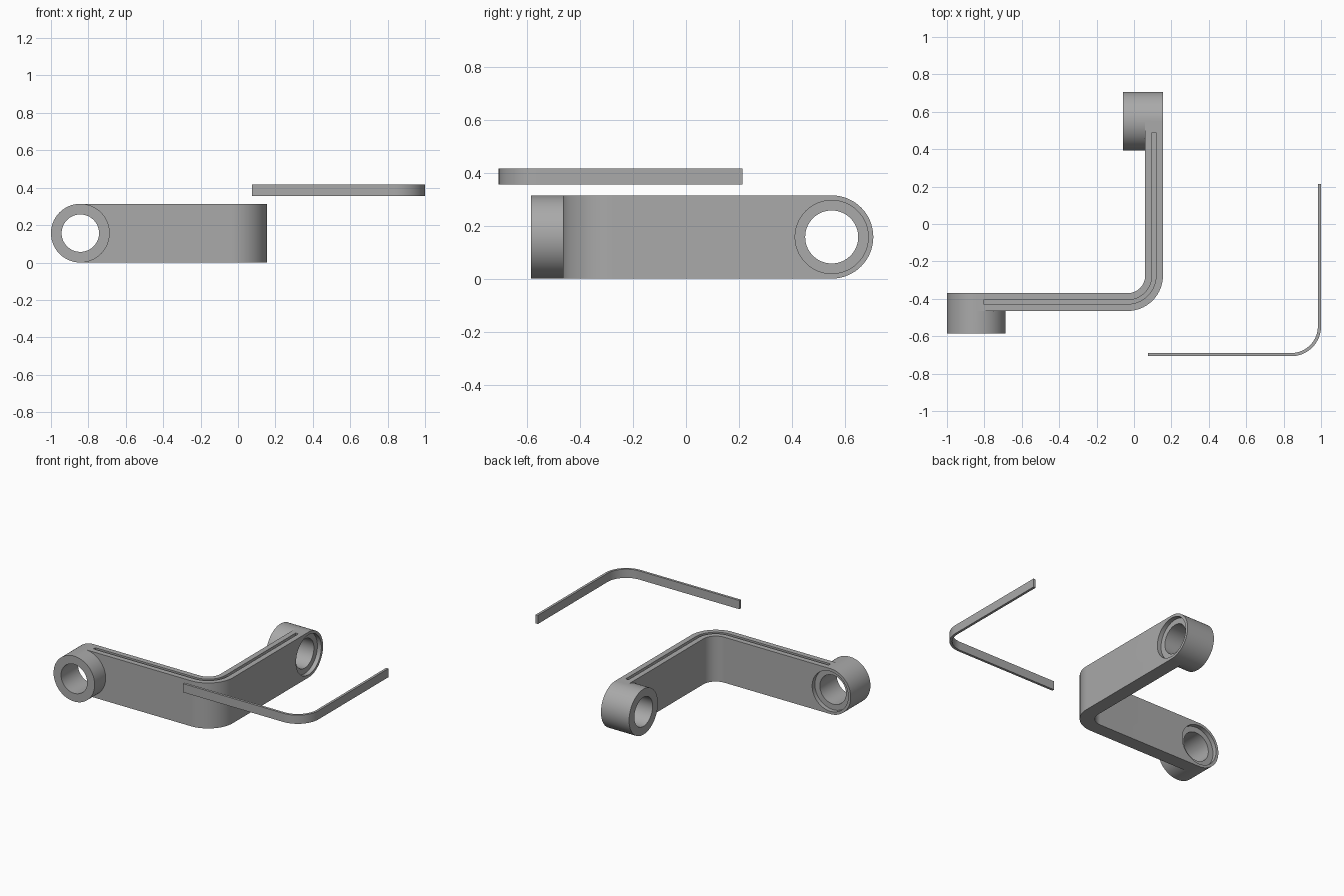
import bpy, bmesh, math
from mathutils import Matrix, Vector

cube = bpy.data.objects.get("Cube")
if cube:
    bpy.data.objects.remove(cube)

grey = bpy.data.materials.new("plain_grey")
grey.use_nodes = True
COLOUR = (0.4, 0.4, 0.4, 1)
grey.diffuse_color = COLOUR
grey.node_tree.nodes["Principled BSDF"].inputs["Base Color"].default_value = COLOUR

HEIGHT = 0.314
MID = HEIGHT / 2


def finish(bm, name):
    bmesh.ops.recalc_face_normals(bm, faces=bm.faces)
    mesh = bpy.data.meshes.new(name)
    bm.to_mesh(mesh)
    bm.free()
    mesh.materials.append(grey)
    obj = bpy.data.objects.new(name, mesh)
    bpy.context.collection.objects.link(obj)
    return obj


def bent_band(name, centre, inner, outer, x_end, y_end, z0, z1, steps=24):
    """L-shaped band with a rounded corner, extruded upwards."""
    cx, cy = centre
    angles = [-math.pi / 2 * (1 - i / steps) for i in range(steps + 1)]

    def side(r):
        arc = [(cx + r * math.cos(a), cy + r * math.sin(a)) for a in angles]
        return [(x_end, cy - r)] + arc + [(cx + r, y_end)]

    bm = bmesh.new()
    outline = side(outer) + side(inner)[::-1]
    face = bm.faces.new([bm.verts.new((x, y, z0)) for x, y in outline])
    top = bmesh.ops.extrude_face_region(bm, geom=[face])["geom"]
    bmesh.ops.translate(bm, vec=(0, 0, z1 - z0),
                        verts=[v for v in top if isinstance(v, bmesh.types.BMVert)])
    return finish(bm, name)


def cylinder(name, start, end, radius):
    a, b = Vector(start), Vector(end)
    turn = (b - a).to_track_quat('Z', 'Y').to_matrix().to_4x4()
    bm = bmesh.new()
    bmesh.ops.create_cone(bm, cap_ends=True, segments=96, radius1=radius, radius2=radius,
                          depth=(b - a).length, matrix=Matrix.Translation((a + b) / 2) @ turn)
    return finish(bm, name)


def combine(target, tool, operation):
    mod = target.modifiers.new(operation, 'BOOLEAN')
    mod.operation, mod.object, mod.solver = operation, tool, 'EXACT'
    bpy.context.view_layer.objects.active = target
    bpy.ops.object.modifier_apply(modifier=mod.name)
    bpy.data.objects.remove(tool)


# Bent arm
corner = (-0.035, -0.275)
bracket = bent_band("bracket", corner, 0.095, 0.19, -0.843, 0.55, 0, HEIGHT)

# Round bosses: centre of the recessed face, and the direction of the boss
ends = [(Vector((-0.843, -0.37, MID)), Vector((0, -1, 0))),
        (Vector((0.155, 0.55, MID)), Vector((-1, 0, 0)))]
for face, way in ends:
    combine(bracket, cylinder("boss", face, face + way * 0.215, MID), 'UNION')

# Through holes and shallow counterbores
for face, way in ends:
    combine(bracket, cylinder("hole", face - way * 0.1, face + way * 0.4, 0.1), 'DIFFERENCE')
    combine(bracket, cylinder("recess", face - way * 0.1, face + way * 0.03, 0.138), 'DIFFERENCE')

# Groove along the top edge
groove = bent_band("groove", corner, 0.132, 0.153, -0.805, 0.49, HEIGHT - 0.06, HEIGHT + 0.1)
combine(bracket, groove, 'DIFFERENCE')

# Separate strip that fits the groove
strip = bent_band("insert_strip", (0.84, -0.547), 0.143, 0.16, 0.075, 0.213, 0.356, 0.416)

# Smooth curves, sharp edges
for obj in (bracket, strip):
    bpy.ops.object.select_all(action='DESELECT')
    obj.select_set(True)
    bpy.context.view_layer.objects.active = obj
    bpy.ops.object.shade_smooth_by_angle(angle=math.radians(30))
